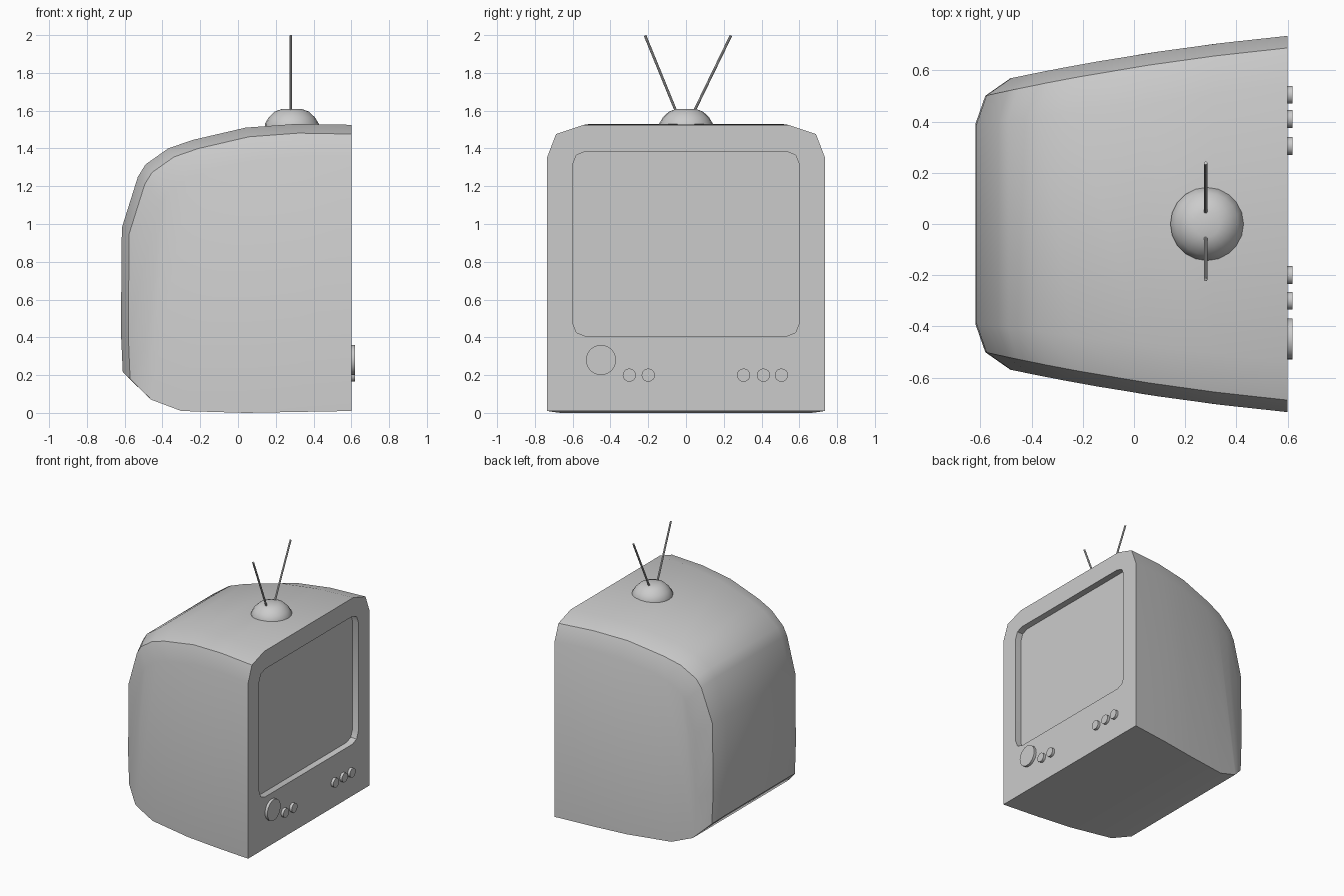
import bpy, bmesh, math
from mathutils import Vector

if "Cube" in bpy.data.objects:
    bpy.data.objects.remove(bpy.data.objects["Cube"])


def finish(name, bm, angle=30):
    bmesh.ops.recalc_face_normals(bm, faces=bm.faces)
    me = bpy.data.meshes.new(name)
    bm.to_mesh(me)
    bm.free()
    ob = bpy.data.objects.new(name, me)
    bpy.context.collection.objects.link(ob)
    me.shade_smooth()
    me.set_sharp_from_angle(angle=math.radians(angle))
    return ob


def rod(name, a, b, r, sides):
    a, b = Vector(a), Vector(b)
    d = b - a
    bm = bmesh.new()
    bmesh.ops.create_cone(bm, cap_ends=True, segments=sides, radius1=r, radius2=r, depth=d.length)
    bm.transform(d.to_track_quat('Z', 'Y').to_matrix().to_4x4())
    bmesh.ops.translate(bm, verts=bm.verts, vec=(a + b) / 2)
    return finish(name, bm)


# cabinet: side profile (x, z) from front top, round the back, to front bottom
FRONT = 0.6
profile = [(0.6, 1.525), (0.31, 1.53), (0.04, 1.51), (-0.24, 1.445), (-0.37, 1.40),
           (-0.49, 1.315), (-0.53, 1.25), (-0.615, 0.98), (-0.62, 0.43), (-0.61, 0.215),
           (-0.46, 0.07), (-0.3, 0.01), (0.04, 0.0), (0.31, 0.005), (0.6, 0.01)]
shrink = [1.0, 0.968, 0.888]        # profile shrinks towards each side
foot = [0.215, 0.18, 0.085]         # lower back edge follows the sloped underside


def half_width(x, col):
    side = 0.735 + 0.125 * (x - 0.6) - 0.0537 * (x - 0.6) * (x - 0.04)
    return (0.54 + 0.123 * (x - 0.6), side - 0.047, side)[col]


bm = bmesh.new()
rows = []
for i, (x, z) in enumerate(profile):
    row = []
    for sign, col in ((-1, 2), (-1, 1), (-1, 0), (1, 0), (1, 1), (1, 2)):
        k = shrink[col] if i < 10 else 1.0
        px = FRONT + (x - FRONT) * k
        pz = foot[col] if i == 9 else z * k
        row.append(bm.verts.new((px, sign * half_width(px, col), pz)))
    rows.append(row)
n = len(rows)
for a, b in zip(rows, rows[1:]):
    for j in range(5):
        bm.faces.new((a[j], a[j + 1], b[j + 1], b[j]))

# cabinet sides
for c in (0, 5):
    for i in range(n // 2 - 1):
        bm.faces.new([rows[k][c] for k in (i, i + 1, n - 2 - i, n - 1 - i)])
    bm.faces.new([rows[k][c] for k in (n // 2 - 1, n // 2, n // 2 + 1)])

# recessed screen with clipped corners
corner = [(0.0, 0.07), (0.02, 0.02), (0.07, 0.0)]
outline = []
for sy, sz, flip in ((1, 1, 1), (-1, 1, -1), (-1, -1, 1), (1, -1, -1)):
    for dy, dz in corner[::flip]:
        outline.append((sy * (0.6 - dy), 0.895 + sz * (0.49 - dz)))
rim, glass = [[bm.verts.new((x, y, z)) for y, z in outline] for x in (FRONT, FRONT - 0.05)]
m = len(outline)
for i in range(m):
    j = (i + 1) % m
    bm.faces.new((rim[i], rim[j], glass[j], glass[i]))
bm.faces.new(glass)

# front panel around the screen
border = rows[0] + rows[-1][::-1]
edges = []
for loop in (border, rim):
    for a, b in zip(loop, loop[1:] + loop[:1]):
        edges.append(bm.edges.get((a, b)) or bm.edges.new((a, b)))
bmesh.ops.triangle_fill(bm, use_beauty=True, edges=edges, normal=(1, 0, 0))
finish("cabinet", bm)

# knobs
rod("tuning_knob", (0.57, -0.45, 0.28), (0.62, -0.45, 0.28), 0.08, 24)
for i, y in enumerate((-0.30, -0.20, 0.305, 0.41, 0.505)):
    rod(f"small_knob_{i + 1}", (0.57, y, 0.2), (0.62, y, 0.2), 0.035, 16)

# antenna base dome
bm = bmesh.new()
rings = []
for r, z in ((0.143, 1.51), (0.143, 1.53), (0.122, 1.565), (0.09, 1.595), (0.05, 1.61)):
    rings.append([bm.verts.new((0.285 + r * math.cos(t * math.tau / 20),
                                r * math.sin(t * math.tau / 20), z)) for t in range(20)])
for a, b in zip(rings, rings[1:]):
    for i in range(20):
        j = (i + 1) % 20
        bm.faces.new((a[i], a[j], b[j], b[i]))
bm.faces.new(rings[0])
bm.faces.new(rings[-1])
finish("antenna_base", bm, 40)

# antenna rods
rod("antenna_left", (0.28, -0.05, 1.59), (0.28, -0.217, 1.998), 0.007, 8)
rod("antenna_right", (0.28, 0.04, 1.59), (0.28, 0.238, 1.998), 0.007, 8)
